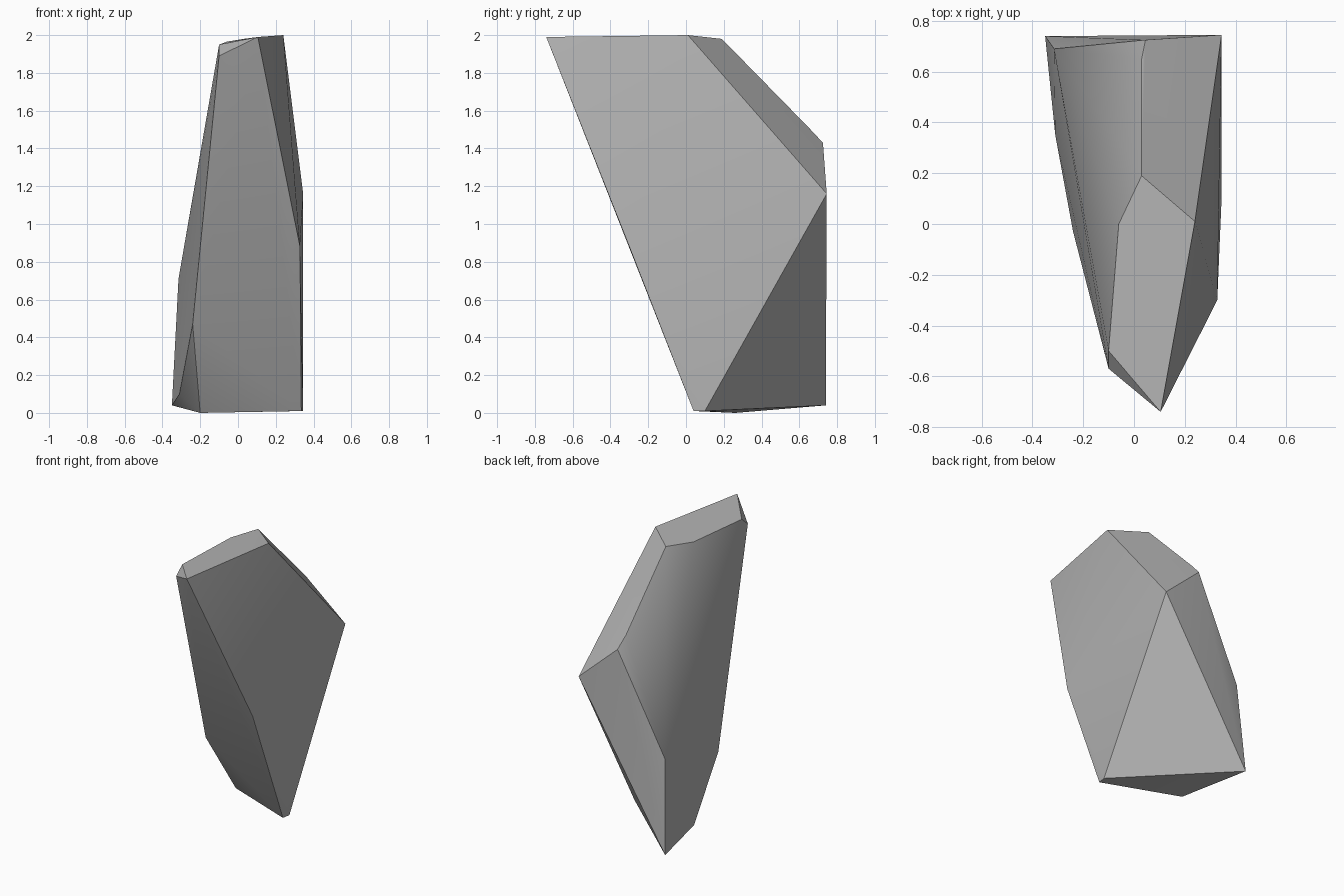
import bpy
import bmesh
from math import radians

cube = bpy.data.objects.get("Cube")
if cube:
    bpy.data.objects.remove(cube, do_unlink=True)

# Stone colour
stone = bpy.data.materials.new("grey stone")
stone.use_nodes = True
colour = (0.45, 0.45, 0.45, 1)
stone.diffuse_color = colour
stone.node_tree.nodes["Principled BSDF"].inputs["Base Color"].default_value = colour

# Corners of the rock: the slanted cap, the middle and the narrow foot
cap = [(.105, -.74, 1.99), (.24, .01, 2), (.03, .19, 1.98),
       (-.06, 0, 1.965), (-.1, -.5, 1.95), (-.1, -.57, 1.89)]
middle = [(.345, .745, 1.16), (.045, .725, 1.43), (.03, .65, 1.51),
          (.328, -.3, .88), (-.315, .69, .71), (-.24, -.03, .47)]
foot = [(.335, .04, .01), (.345, .1, .01), (-.35, .74, .04),
        (-.2, .26, 0), (-.31, .35, .1)]

# Wrap the corners in one convex shard
bm = bmesh.new()
for corner in cap + middle + foot:
    bm.verts.new(corner)
bmesh.ops.convex_hull(bm, input=bm.verts[:])
bmesh.ops.delete(bm, geom=[v for v in bm.verts if not v.link_faces], context='VERTS')
bmesh.ops.dissolve_limit(bm, angle_limit=radians(2), verts=bm.verts[:], edges=bm.edges[:])
bmesh.ops.recalc_face_normals(bm, faces=bm.faces[:])
mesh = bpy.data.meshes.new("rock_shard")
bm.to_mesh(mesh)
bm.free()
mesh.materials.append(stone)

rock = bpy.data.objects.new("rock_shard", mesh)
bpy.context.collection.objects.link(rock)

# Soften the shallow creases only
bpy.context.view_layer.objects.active = rock
rock.select_set(True)
bpy.ops.object.shade_smooth_by_angle(angle=radians(30))
